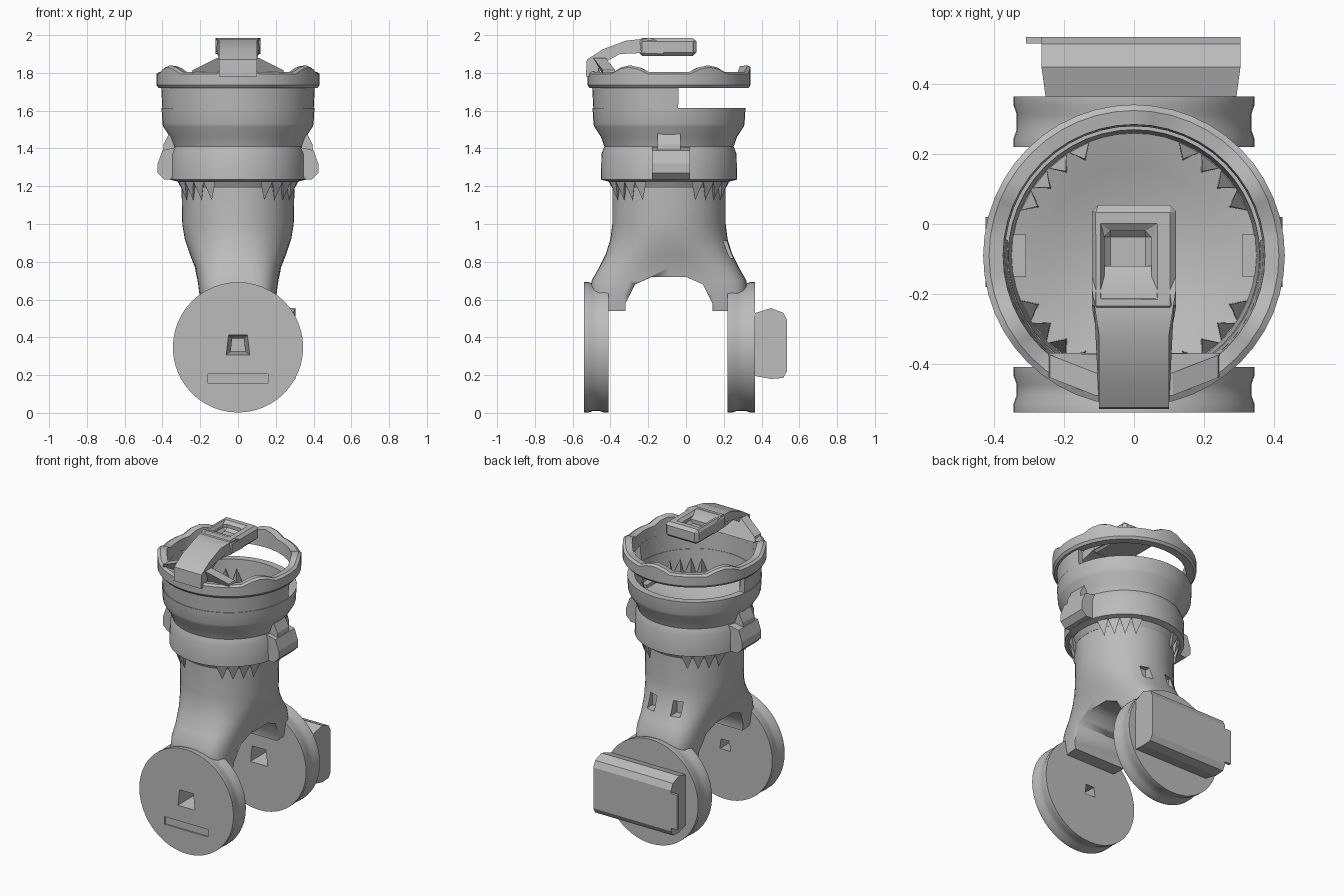
import bpy, bmesh, math
from math import cos, sin, pi, radians
from mathutils import Vector, Matrix

cube = bpy.data.objects.get("Cube")
if cube:
    bpy.data.objects.remove(cube, do_unlink=True)

GREY = (0.5, 0.5, 0.5, 1)
mat = bpy.data.materials.new("plain grey")
mat.use_nodes = True
mat.diffuse_color = GREY
mat.node_tree.nodes["Principled BSDF"].inputs["Base Color"].default_value = GREY

CY = -0.09      # y of the upright axis
DISC_Z = 0.347  # height of the wheel centres


def finish(name, bm, smooth=True):
    bmesh.ops.recalc_face_normals(bm, faces=bm.faces)
    me = bpy.data.meshes.new(name)
    bm.to_mesh(me)
    bm.free()
    ob = bpy.data.objects.new(name, me)
    bpy.context.collection.objects.link(ob)
    me.materials.append(mat)
    if smooth:
        bpy.ops.object.select_all(action='DESELECT')
        ob.select_set(True)
        bpy.context.view_layer.objects.active = ob
        bpy.ops.object.shade_smooth_by_angle(angle=radians(32))
    return ob


def skin(bm, rings, loop_rings=False, loop_points=True):
    """Join rows of vertices with quads."""
    n, m = len(rings), len(rings[0])
    for i in range(n if loop_rings else n - 1):
        for j in range(m if loop_points else m - 1):
            a, b = rings[i], rings[(i + 1) % n]
            k = (j + 1) % m
            bm.faces.new((a[j], a[k], b[k], b[j]))


def lathe(name, profile, start=0, end=360, segs=48, lift=None):
    """Turn a closed (radius, z) section about the upright axis."""
    bm = bmesh.new()
    full = end - start == 360
    rows = []
    for i in range(segs if full else segs + 1):
        t = radians(start + (end - start) * i / segs)
        rows.append([bm.verts.new((r * cos(t), CY + r * sin(t), z + (lift(t, z) if lift else 0)))
                     for r, z in profile])
    skin(bm, rows, loop_rings=full)
    if not full:
        bm.faces.new(rows[0])
        bm.faces.new(rows[-1])
    bmesh.ops.remove_doubles(bm, verts=bm.verts, dist=0.0005)
    return finish(name, bm)


def extrude_x(name, outline, half, smooth=True):
    """Extrude a (y, z) outline along x; half may be a function of y."""
    bm = bmesh.new()
    w = half if callable(half) else (lambda y: half)
    rows = [[bm.verts.new((s * w(y), y, z)) for y, z in outline] for s in (-1, 1)]
    skin(bm, rows)
    for r in rows:
        bm.faces.new(r)
    return finish(name, bm, smooth)


def box(name, lo, hi):
    bm = bmesh.new()
    bmesh.ops.create_cube(bm, size=1)
    lo, hi = Vector(lo), Vector(hi)
    for v in bm.verts:
        v.co = Vector((v.co[i] * (hi[i] - lo[i]) + (lo[i] + hi[i]) / 2 for i in range(3)))
    return finish(name, bm, False)


def cut(ob, cutter):
    cutter.hide_render = True
    m = ob.modifiers.new("cut", 'BOOLEAN')
    m.operation, m.object, m.solver = 'DIFFERENCE', cutter, 'EXACT'
    bpy.context.view_layer.objects.active = ob
    bpy.ops.object.modifier_apply(modifier=m.name)
    bpy.data.objects.remove(cutter, do_unlink=True)


# Neck: round at the top, flaring to a squarish fork at the bottom
sections = [(1.24, .30, .30, 2), (1.0, .295, .30, 2), (.92, .282, .31, 2.1), (.84, .255, .335, 2.5),
            (.77, .228, .37, 3.2), (.70, .215, .41, 4), (.62, .205, .415, 5), (.54, .19, .40, 6)]
bm = bmesh.new()
rows = []
for z, hx, hy, p in sections:
    row = []
    for i in range(48):
        t = 2 * pi * i / 48
        c, s = cos(t), sin(t)
        row.append(bm.verts.new((hx * math.copysign(abs(c) ** (2 / p), c),
                                 CY + hy * math.copysign(abs(s) ** (2 / p), s), z)))
    rows.append(row)
skin(bm, rows)
bm.faces.new(rows[0])
bm.faces.new(rows[-1])
neck = finish("neck_fork", bm)
cut(neck, extrude_x("arch_cutter", [(-.32, .4), (-.32, .58), (-.27, .68), (-.18, .72),
                                    (0, .72), (.09, .68), (.14, .58), (.14, .4)], .5))
for x in (-.09, .09):
    cut(neck, box("slot_cutter", (x - .03, .18, .82), (x + .03, .4, .91)))

# Cup with lower collar, waist and upper band
lathe("cup", [(0, 1.19), (.30, 1.19), (.32, 1.225), (.36, 1.235), (.358, 1.37), (.342, 1.41), (.36, 1.46),
              (.395, 1.515), (.40, 1.53), (.405, 1.615), (.36, 1.615), (.35, 1.47), (.25, 1.44),
              (.14, 1.40), (0, 1.39)])
lathe("cup_front_wall", [(.40, 1.60), (.407, 1.73), (.37, 1.73), (.362, 1.60)], -187, 7, 28)


# Rim ring with a scalloped top edge
def scallop(t, z):
    if z < 1.75:
        return 0
    return 0.035 * max(0, cos(6 * (t - pi / 6)))


lathe("rim_ring", [(.42, 1.72), (.432, 1.735), (.432, 1.795), (.415, 1.805), (.375, 1.80), (.37, 1.72)],
      lift=scallop)


# Latch arching back over the opening from the front of the rim
def latch_width(y):
    return .12 if y > -.3 else .10


extrude_x("latch_arm", [(-.53, 1.78), (-.525, 1.87), (-.44, 1.925), (-.32, 1.97), (-.19, 1.985),
                        (-.12, 1.955), (-.12, 1.90), (-.24, 1.905), (-.35, 1.90), (-.46, 1.84),
                        (-.47, 1.78)], latch_width)
head = box("latch_head", (-.12, -.25, 1.89), (.12, .055, 1.985))
bev = head.modifiers.new("bevel", 'BEVEL')
bev.width, bev.segments = .02, 1
cut(head, box("recess_cutter", (-.085, -.2, 1.93), (.05, -.02, 2.1)))

# Flared root where the latch meets the rim
bm = bmesh.new()
rows = [[bm.verts.new((x, y, z)) for x, z in ((-.25, 1.78), (-.24, 1.815), (-.11, 1.88),
                                              (.11, 1.88), (.24, 1.815), (.25, 1.78))]
        for y in (-.505, -.44)]
for v in rows[0] + rows[1]:
    v.co.y += .07 * (abs(v.co.x) / .25) ** 2
skin(bm, rows)
for r in rows:
    bm.faces.new(r)
finish("latch_root", bm, False)

# Side lugs
for side, s in (("left", 1), ("right", -1)):
    bm = bmesh.new()
    rows = [[bm.verts.new((s * x, y, z)) for x, z in ((.31, 1.24), (.39, 1.235), (.425, 1.27),
                                                      (.425, 1.32), (.40, 1.39), (.31, 1.41))]
            for y in (-.18, .02)]
    skin(bm, rows)
    for r in rows:
        bm.faces.new(r)
    finish(side + "_lug", bm, False)
    bm = bmesh.new()
    rows = [[bm.verts.new((s * x, y, z)) for x, z in ((.31, 1.3), (.40, 1.3), (.395, 1.42),
                                                      (.365, 1.48), (.31, 1.48))]
            for y in (-.15, -.03)]
    skin(bm, rows)
    for r in rows:
        bm.faces.new(r)
    finish(side + "_lug_rib", bm, False)


# Teeth in four diagonal groups: hanging below the collar, standing inside the cup
def teeth(name, r_base, r_tip, z_base, z_tip, count, spread):
    bm = bmesh.new()
    for g in range(4):
        for i in range(count):
            t = radians(45 + 90 * g + spread * (i / (count - 1) - .5))
            d = radians(spread / (count - 1) / 2)
            pts = [(r_base, t - d, z_base), (r_base, t + d, z_base),
                   (r_base - .05, t, z_base), (r_tip, t, z_tip)]
            v = [bm.verts.new((r * cos(a), CY + r * sin(a), z)) for r, a, z in pts]
            for f in ((0, 1, 2), (0, 1, 3), (1, 2, 3), (2, 0, 3)):
                bm.faces.new([v[k] for k in f])
    finish(name, bm, False)


teeth("collar_teeth", .335, .305, 1.225, 1.125, 4, 36)
teeth("inner_teeth", .355, .31, 1.45, 1.58, 4, 36)


# Wheels: short drums along y with a faintly hollow rim
def wheel(name, y0, y1):
    bm = bmesh.new()
    e = .025
    rows = []
    for y, r in ((y0, .345), (y0 + e, .345), (y0 + 2 * e, .336),
                 (y1 - 2 * e, .336), (y1 - e, .345), (y1, .345)):
        rows.append([bm.verts.new((r * cos(2 * pi * i / 48), y, DISC_Z + r * sin(2 * pi * i / 48)))
                     for i in range(48)])
    skin(bm, rows)
    bm.faces.new(rows[0])
    bm.faces.new(rows[-1])
    return finish(name, bm)


def tapered_hole(y0, y1, w0, w1):
    bm = bmesh.new()
    rows = [[bm.verts.new((a * w, y, .36 + b * w * .85)) for a, b in ((-1, -1), (1, -1), (.8, 1), (-.8, 1))]
            for y, w in ((y0, w0), (y1, w1))]
    skin(bm, rows)
    for r in rows:
        bm.faces.new(r)
    return finish("hole_cutter", bm, False)


front = wheel("front_wheel", -.54, -.41)
cut(front, tapered_hole(-.56, -.39, .066, .035))
cut(front, box("groove_cutter", (-.16, -.6, .155), (.16, -.53, .205)))
back = wheel("back_wheel", .22, .365)
cut(back, tapered_hole(.20, .34, .066, .04))

# Block on the back wheel
block = extrude_x("back_block", [(.34, .20), (.45, .18), (.515, .185), (.535, .22), (.535, .49),
                                 (.515, .53), (.45, .555), (.34, .52)],
                  lambda y: .27 if y < .4 else .285, False)
block.location.x = .02
box("back_block_tab", (-.31, .517, .24), (-.25, .535, .47))
